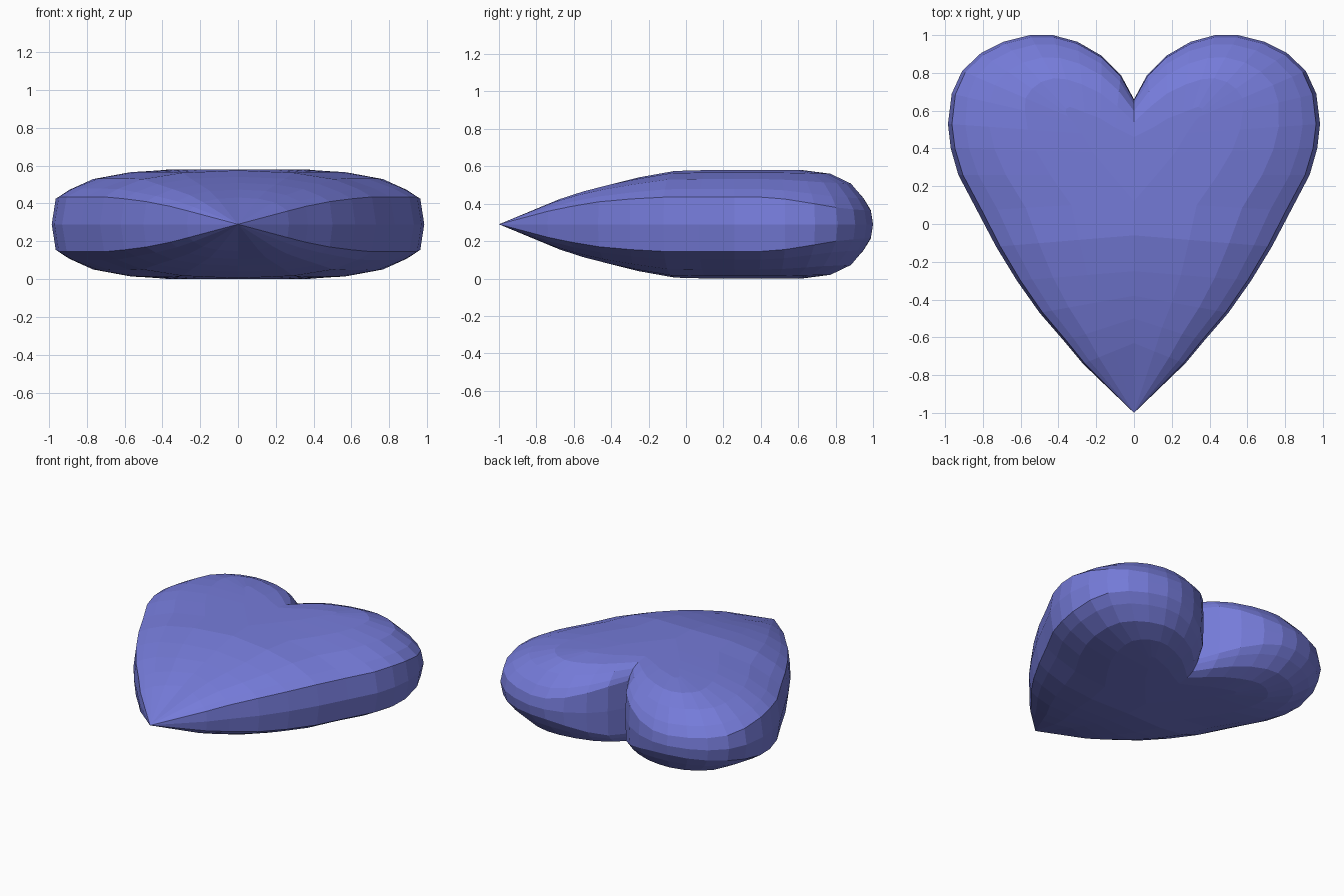
import bpy
import bmesh
from mathutils import Vector

default_cube = bpy.data.objects.get("Cube")
if default_cube:
    bpy.data.objects.remove(default_cube, do_unlink=True)

HALF_THICKNESS = 0.29

# Half outline from tip to notch: rim x, rim y, spine x, spine y, rim half height
OUTLINE = [
    (0, -1, 0, -1, 0),
    (.27, -.74, 0, -.63, .07),
    (.37, -.62, 0, -.5, .095),
    (.5, -.47, 0, -.38, .12),
    (.62, -.3, 0, -.25, .135),
    (.73, -.12, 0, -.06, .145),
    (.83, .07, 0, .12, .145),
    (.93, .26, .12, .26, .145),
    (.97, .4, .22, .38, .145),
    (.985, .53, .28, .48, .135),
    (.965, .69, .32, .54, .11),
    (.91, .81, .35, .57, .09),
    (.81, .905, .36, .59, .08),
    (.69, .965, .36, .61, .075),
    (.55, 1, .34, .62, .07),
    (.43, 1, .31, .61, .075),
    (.3, .965, .26, .59, .1),
    (.17, .89, .18, .56, .14),
    (.07, .79, .1, .51, .175),
    (0, .66, 0, .46, .19),
]

# Rings from the rim inward: share of the way to the spine, share of the rise
RINGS = [(.03, 0), (.13, .3), (.31, .67), (.6, .91), (1, 1)]


def spine_height(y):
    """Swelling of the body, from the pointed tip to the full middle."""
    return HALF_THICKNESS * (1 - max(-y, 0) ** 1.45)


def make_material(name, colour):
    material = bpy.data.materials.new(name)
    material.use_nodes = True
    material.diffuse_color = colour
    material.node_tree.nodes["Principled BSDF"].inputs["Base Color"].default_value = colour
    return material


def column(bm, rim_x, rim_y, spine_x, spine_y, rim_z):
    """One strip of vertices running from the mid rim up to the spine."""
    rim = Vector((rim_x, rim_y, 0))
    spine = Vector((spine_x, spine_y, 0))
    verts = [bm.verts.new(rim)]
    for inward, rise in RINGS:
        point = rim.lerp(spine, inward)
        point.z = rim_z + (spine_height(spine_y) - rim_z) * rise
        verts.append(bm.verts.new(point))
    return verts


# Upper quarter of the heart, bridged strip by strip
bm = bmesh.new()
columns = [column(bm, *row) for row in OUTLINE]
for left, right in zip(columns, columns[1:]):
    for i in range(len(RINGS)):
        bm.faces.new((left[i], right[i], right[i + 1], left[i + 1]))

# Flat middle enclosed by the spine points of the lobe
first = max(i for i, row in enumerate(OUTLINE[:-1]) if row[2] == 0)
bm.faces.new([strip[-1] for strip in columns[first:]])

bmesh.ops.remove_doubles(bm, verts=bm.verts, dist=0.0005)
bmesh.ops.recalc_face_normals(bm, faces=bm.faces)
if sum(face.normal.z * face.calc_area() for face in bm.faces) < 0:
    bmesh.ops.reverse_faces(bm, faces=bm.faces)

mesh = bpy.data.meshes.new("heart_body")
bm.to_mesh(mesh)
bm.free()
mesh.materials.append(make_material("periwinkle_blue", (0.18, 0.2, 0.7, 1)))

heart = bpy.data.objects.new("heart_body", mesh)
heart.location.z = HALF_THICKNESS
bpy.context.collection.objects.link(heart)

# Mirror to the other side and to the underside
mirror = heart.modifiers.new("mirror_sides", 'MIRROR')
mirror.use_axis = (True, False, True)
mirror.use_clip = True
mirror.merge_threshold = 0.0005
